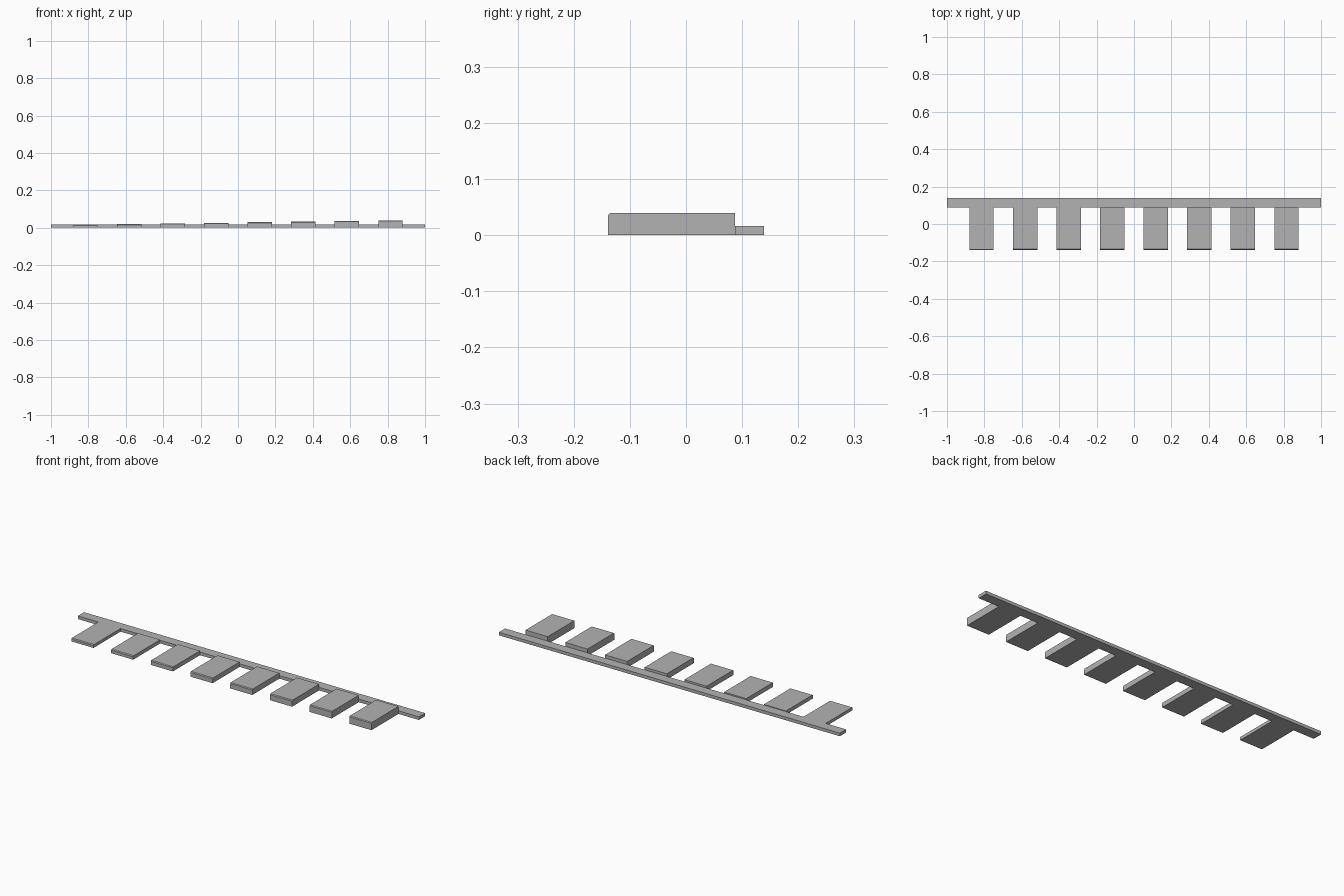
import bpy
import bmesh

cube = bpy.data.objects.get("Cube")
if cube:
    bpy.data.objects.remove(cube, do_unlink=True)

# One plain grey for the whole gauge
grey = bpy.data.materials.new("plain grey")
grey.use_nodes = True
grey.diffuse_color = (0.45, 0.45, 0.45, 1)
grey.node_tree.nodes["Principled BSDF"].inputs["Base Color"].default_value = grey.diffuse_color


def extrude_profile(name, profile, x0, x1):
    """Solid made by sweeping a (y, z) side profile from x0 to x1."""
    bm = bmesh.new()
    face = bm.faces.new([bm.verts.new((x0, y, z)) for y, z in profile])
    swept = bmesh.ops.extrude_face_region(bm, geom=[face])
    moved = [v for v in swept["geom"] if isinstance(v, bmesh.types.BMVert)]
    bmesh.ops.translate(bm, verts=moved, vec=(x1 - x0, 0, 0))
    bmesh.ops.recalc_face_normals(bm, faces=bm.faces)
    mesh = bpy.data.meshes.new(name)
    bm.to_mesh(mesh)
    bm.free()
    mesh.materials.append(grey)
    obj = bpy.data.objects.new(name, mesh)
    bpy.context.collection.objects.link(obj)
    return obj


FRONT, JOINT, BACK = -0.139, 0.087, 0.139
BAR_HEIGHT, TOP_HEIGHT = 0.0165, 0.04
TABS, SPACING, WIDTH, CHAMFER = 8, 0.2329, 0.13, 0.004

# Long bar along the back
extrude_profile("back_bar", [(JOINT, 0), (BACK, 0), (BACK, BAR_HEIGHT), (JOINT, BAR_HEIGHT)], -1, 1)

# Tabs rising in even steps, each with a chamfered front top edge
for i in range(TABS):
    x = (i - (TABS - 1) / 2) * SPACING
    h = BAR_HEIGHT + (TOP_HEIGHT - BAR_HEIGHT) * i / (TABS - 1)
    side = [(FRONT, 0), (JOINT, 0), (JOINT, h), (FRONT + CHAMFER, h), (FRONT, h - CHAMFER)]
    extrude_profile(f"step_tab_{i + 1}", side, x - WIDTH / 2, x + WIDTH / 2)
